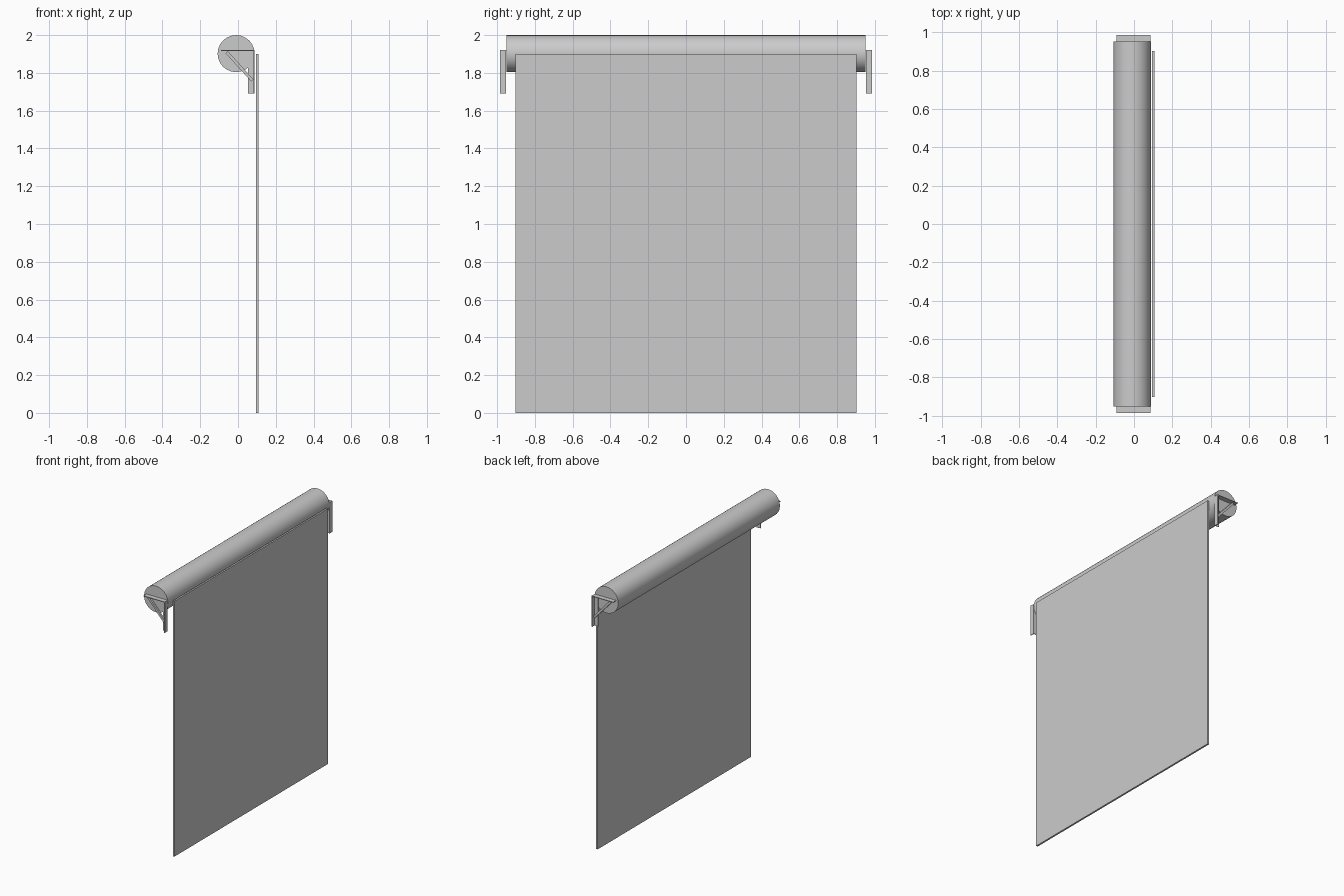
import bpy
from math import radians, atan2, hypot

if "Cube" in bpy.data.objects:
    bpy.data.objects.remove(bpy.data.objects["Cube"])


def box(name, x, y, z):
    """Box from (min, max) ranges on each axis."""
    bpy.ops.mesh.primitive_cube_add(size=1, location=[sum(r) / 2 for r in (x, y, z)])
    ob = bpy.context.object
    ob.name = name
    ob.scale = [r[1] - r[0] for r in (x, y, z)]
    bpy.ops.object.transform_apply(location=False, rotation=False, scale=True)
    return ob


# Roller housing along y
bpy.ops.mesh.primitive_cylinder_add(vertices=24, radius=0.098, depth=1.9,
                                    location=(-0.01, 0, 1.902),
                                    rotation=(radians(90), 0, 0))
bpy.context.object.name = "roller_tube"
bpy.ops.object.shade_smooth_by_angle(angle=radians(35))

# Hanging sheet
box("screen_sheet", (0.095, 0.108), (-0.902, 0.902), (0, 1.9))

T = 0.005  # bracket plate thickness
for side, s in (("front", -1), ("back", 1)):
    def ys(a, b):
        return tuple(sorted((s * a, s * b)))

    # Angle-section wall leg and flat top arm
    box(side + "_bracket_leg_flange", (0.087 - T, 0.087), ys(0.952, 0.985), (1.69, 1.915))
    box(side + "_bracket_leg_web", (0.054, 0.087 - T), ys(0.952, 0.952 + T), (1.69, 1.915))
    box(side + "_bracket_arm", (-0.09, 0.087), ys(0.95, 0.985), (1.915, 1.92))

    # Diagonal brace between arm and leg
    x0, z0, x1, z1 = -0.06, 1.91, 0.076, 1.76
    length = hypot(x1 - x0, z1 - z0)
    brace = box(side + "_bracket_brace", (-length / 2, length / 2), ys(0.958, 0.972), (-0.008, 0.008))
    brace.location.x = (x0 + x1) / 2
    brace.location.z = (z0 + z1) / 2
    brace.rotation_euler.y = atan2(z0 - z1, x1 - x0)
